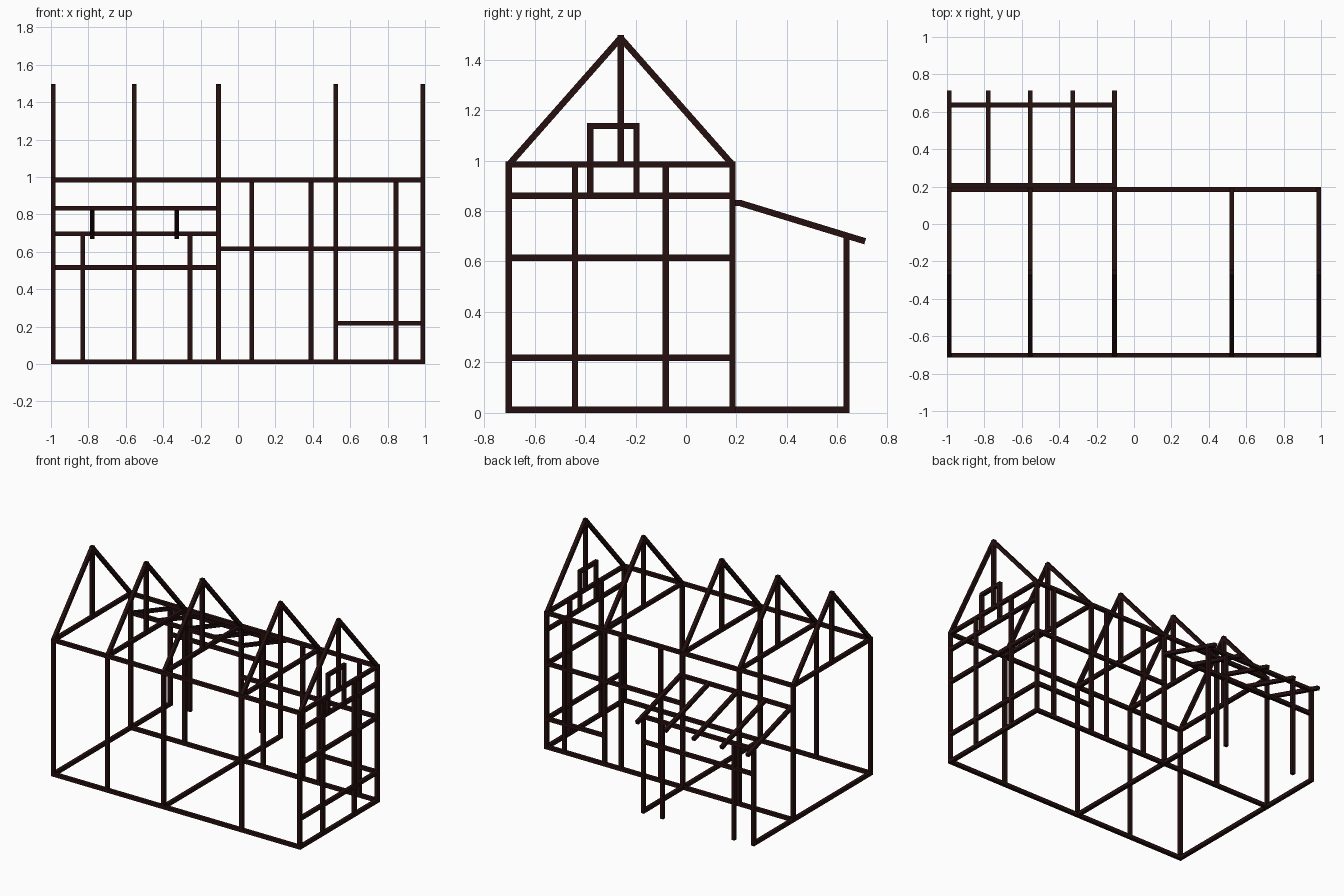
import bpy, bmesh
from mathutils import Vector, Matrix

if "Cube" in bpy.data.objects:
    bpy.data.objects.remove(bpy.data.objects["Cube"])

T = 0.025                                   # timber thickness
wood = bpy.data.materials.new("dark brown timber")
wood.diffuse_color = (0.018, 0.005, 0.0045, 1)
wood.use_nodes = True
wood.node_tree.nodes["Principled BSDF"].inputs["Base Color"].default_value = wood.diffuse_color


def timbers(name, segments, ext=0.0):
    """One object made of square timbers running between pairs of points."""
    bm = bmesh.new()
    for a, b in segments:
        a, b = Vector(a), Vector(b)
        d = b - a
        z = d.normalized()
        side = Vector((1, 0, 0)) if abs(z.x) < 0.9 else Vector((0, 1, 0))
        up = z.cross(side)
        rot = Matrix((side, up, z)).transposed().to_4x4()
        m = Matrix.Translation((a + b) / 2) @ rot @ Matrix.Diagonal((T, T, d.length + 2 * ext, 1))
        bmesh.ops.create_cube(bm, size=1, matrix=m)
    bmesh.ops.recalc_face_normals(bm, faces=bm.faces)
    me = bpy.data.meshes.new(name)
    bm.to_mesh(me)
    bm.free()
    me.materials.append(wood)
    ob = bpy.data.objects.new(name, me)
    bpy.context.collection.objects.link(ob)
    return ob


H = T / 2
XL, XR, XM = -0.9875, 0.9875, -0.104        # left, right, lean-to end
FRAMES = [XL, -0.555, XM, 0.522, XR]
YF, YB, YR, YP = -0.702, 0.184, -0.259, 0.636   # front, back, ridge, lean-to posts
ZP = 0.984                                  # wall plate height


def along_x(x0, x1, y, z):
    return ((x0, y, z), (x1, y, z))


def along_y(x, y0, y1, z):
    return ((x, y0, z), (x, y1, z))


def upright(x, y, z0, z1):
    return ((x, y, z0), (x, y, z1))


# main house: sills, wall plates, posts
timbers("floor_sills", [along_x(XL, XR, y, H) for y in (YF, YB)]
        + [along_y(XR, YF, YB, H)]
        + [along_y(x, YF, YP, H) for x in (XL, XM)], H)
timbers("wall_plates", [along_x(XL, XR, y, ZP) for y in (YF, YB)], H)
timbers("main_posts", [upright(x, y, 0, ZP) for x in FRAMES for y in (YF, YB)])

# roof trusses
timbers("tie_beams", [along_y(x, YF, YB, ZP) for x in FRAMES], H)
timbers("roof_rafters", [((x, y, ZP), (x, YR, 1.486)) for x in FRAMES for y in (YF, YB)], 0.003)
timbers("king_posts", [upright(x, YR, ZP, 1.497) for x in FRAMES])

# back wall studs and rails
timbers("back_wall_studs", [upright(x, YB, 0, ZP) for x in (0.074, 0.39, 0.845)])
timbers("back_wall_rails", [along_x(XM, XR, YB, 0.617), along_x(0.522, XR, YB, 0.218)])

# right end wall studs, rails and gable window
timbers("end_wall_studs", [upright(XR, y, 0, ZP) for y in (-0.44, -0.08)])
timbers("end_wall_rails", [along_y(XR, YF, YB, z) for z in (0.218, 0.615, 0.861)])
timbers("gable_window_frame", [upright(XR, y, 0.861, 1.137) for y in (-0.38, -0.196)]
        + [along_y(XR, -0.392, -0.184, 1.137)])

# lean-to at the back
timbers("lean_to_posts", [upright(x, YP, 0, 0.70) for x in (XL, -0.83, -0.257, XM)])
timbers("lean_to_plates", [along_x(XL, XM, YP, 0.697), along_x(XL, XM, YP, 0.516)], H)
timbers("lean_to_ledger", [along_x(XL, XM, 0.207, 0.832)], H)
timbers("lean_to_rafters", [((x, 0.21, 0.833), (x, 0.71, 0.680))
                            for x in (XL, -0.78, -0.555, -0.328, XM)])
